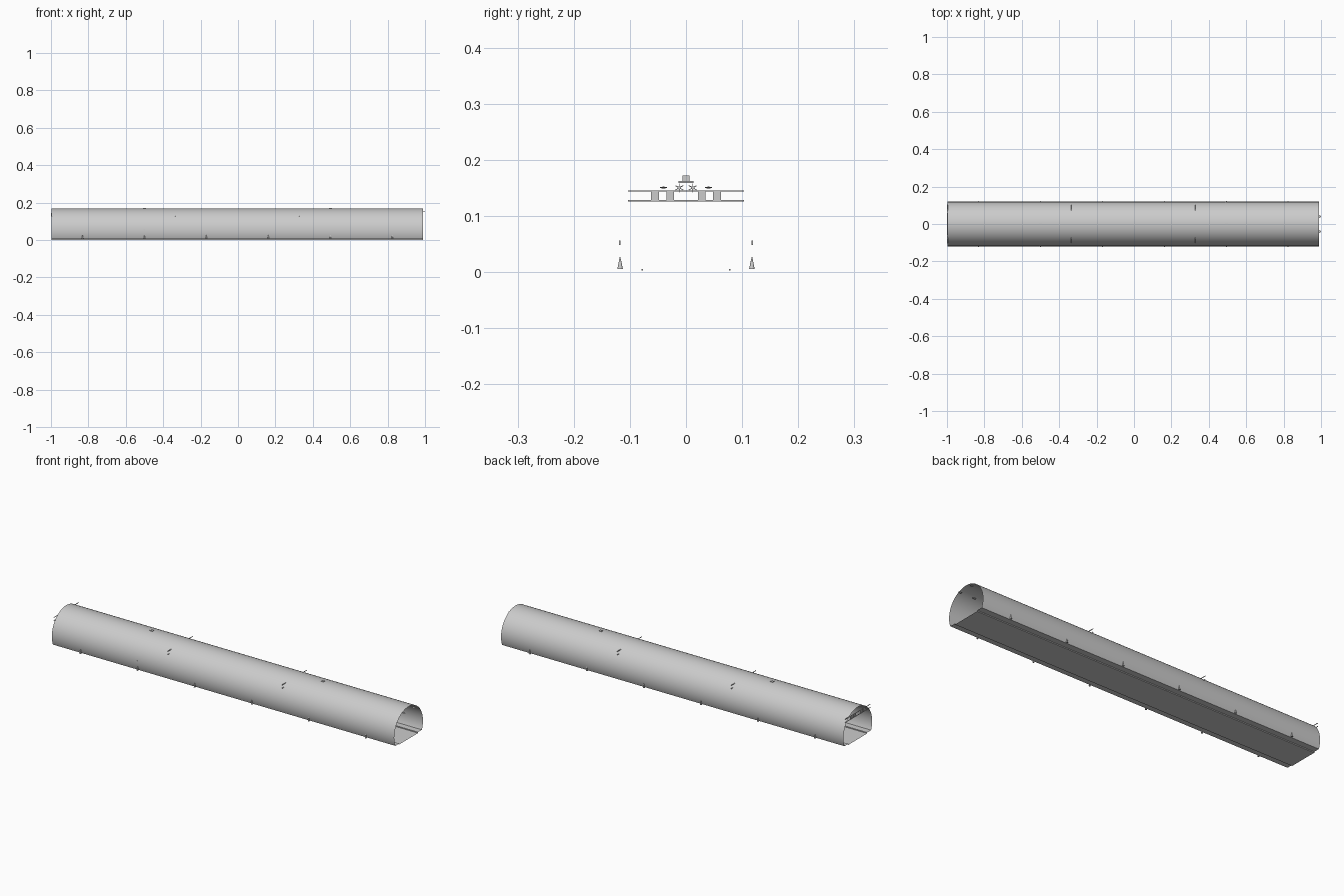
import bpy, bmesh, math
from mathutils import Matrix, Vector

if "Cube" in bpy.data.objects:
    bpy.data.objects.remove(bpy.data.objects["Cube"])

X0, X1 = -0.997, 0.99          # tunnel ends
MOD = (X1 - X0) / 6            # module length
R, CZ = 0.119, 0.05            # arch radius and centre height
KERB_Y, WALK_Z = 0.078, 0.005


def finish(name, bm, smooth=True):
    me = bpy.data.meshes.new(name)
    bm.to_mesh(me)
    bm.free()
    ob = bpy.data.objects.new(name, me)
    bpy.context.collection.objects.link(ob)
    if smooth:
        bpy.ops.object.select_all(action='DESELECT')
        ob.select_set(True)
        bpy.context.view_layer.objects.active = ob
        bpy.ops.object.shade_smooth_by_angle(angle=math.radians(30))
    return ob


def sheet(name, profile):
    """Sweep an open (y, z) profile along the tunnel."""
    bm = bmesh.new()
    a = [bm.verts.new((X0, y, z)) for y, z in profile]
    b = [bm.verts.new((X1, y, z)) for y, z in profile]
    for i in range(len(profile) - 1):
        bm.faces.new((a[i], a[i + 1], b[i + 1], b[i]))
    return finish(name, bm)


def box(bm, c, s):
    m = Matrix.Translation(c) @ Matrix.Diagonal((*s, 1))
    bmesh.ops.create_cube(bm, size=1, matrix=m)


def cyl(bm, c, r1, r2, depth, axis='X', seg=20, caps=True):
    rot = Matrix.Rotation(math.pi / 2, 4, 'Y') if axis == 'X' else Matrix()
    bmesh.ops.create_cone(bm, cap_ends=caps, segments=seg, radius1=r1, radius2=r2,
                          depth=depth, matrix=Matrix.Translation(c) @ rot)


# Horseshoe lining, springing from the walkway edges
a0 = math.asin((WALK_Z - CZ) / R)
N = 48
arch = [(R * math.cos(a0 + (math.pi - 2 * a0) * i / N),
         CZ + R * math.sin(a0 + (math.pi - 2 * a0) * i / N)) for i in range(N + 1)]
sheet("tunnel_lining", arch)

# Road and raised walkways
edge = arch[0][0]
sheet("road_and_walkways", [(-edge, WALK_Z), (-KERB_Y, WALK_Z), (-KERB_Y, 0),
                            (KERB_Y, 0), (KERB_Y, WALK_Z), (edge, WALK_Z)])

# Small reflectors along the kerbs
bm = bmesh.new()
for i in range(24):
    for s in (-1, 1):
        box(bm, (X0 + MOD * (i + 0.5) / 4, s * KERB_Y, 0.004), (0.004, 0.002, 0.003))
finish("kerb_reflectors", bm, False)

# Tapered wall markers, one per module on both sides
bm = bmesh.new()
for i in range(6):
    for s in (-1, 1):
        cyl(bm, (X0 + MOD * (i + 0.5), s * 0.1175, 0.016), 0.005, 0.0005, 0.022, 'Z', 12)
finish("wall_markers", bm)

# Wall call boxes
bm = bmesh.new()
for x, s in ((-0.5, -1), (0.49, 1)):
    box(bm, (x, s * 0.118, 0.052), (0.008, 0.003, 0.008))
finish("call_boxes", bm, False)

# Sign gantries: two rails with four lane signals between
for g in range(3):
    x = X0 + 2 * MOD * g
    bm = bmesh.new()
    for z in (0.127, 0.144):
        box(bm, (x, 0, z), (0.003, 0.206, 0.002))
    finish(f"gantry_rails_{g + 1}", bm, False)
    bm = bmesh.new()
    for y in (-0.055, -0.028, 0.028, 0.055):
        box(bm, (x, y, 0.1355), (0.006, 0.014, 0.015))
    finish(f"lane_signals_{g + 1}", bm, False)

# Two rows of shallow domed ceiling lights
bm = bmesh.new()
for i in range(1, 25):
    for s in (-1, 1):
        m = (Matrix.Translation((X0 + MOD * i / 4, s * 0.04, 0.1505))
             @ Matrix.Diagonal((0.010, 0.007, 0.0015, 1)))
        bmesh.ops.create_uvsphere(bm, u_segments=12, v_segments=6, radius=1, matrix=m)
finish("ceiling_lights", bm)

# Paired jet fans with hub, blades and ceiling mount
for k, m_pos in enumerate((1.5, 4.5)):
    x = X0 + MOD * m_pos
    bm = bmesh.new()
    for y in (-0.012, 0.012):
        cyl(bm, (x, y, 0.15), 0.009, 0.009, 0.06, caps=False)
        cyl(bm, (x, y, 0.15), 0.0075, 0.0075, 0.06, caps=False)
        cyl(bm, (x, y, 0.15), 0.003, 0.003, 0.05, seg=12)
        for b in range(3):
            mat = (Matrix.Translation((x, y, 0.15)) @ Matrix.Rotation(b * math.pi / 3, 4, 'X')
                   @ Matrix.Diagonal((0.008, 0.0015, 0.016, 1)))
            bmesh.ops.create_cube(bm, size=1, matrix=mat)
    finish(f"jet_fans_{k + 1}", bm)
    bm = bmesh.new()
    box(bm, (x, 0, 0.1605), (0.03, 0.026, 0.003))
    box(bm, (x, 0, 0.1665), (0.016, 0.012, 0.010))
    finish(f"fan_mount_{k + 1}", bm, False)
